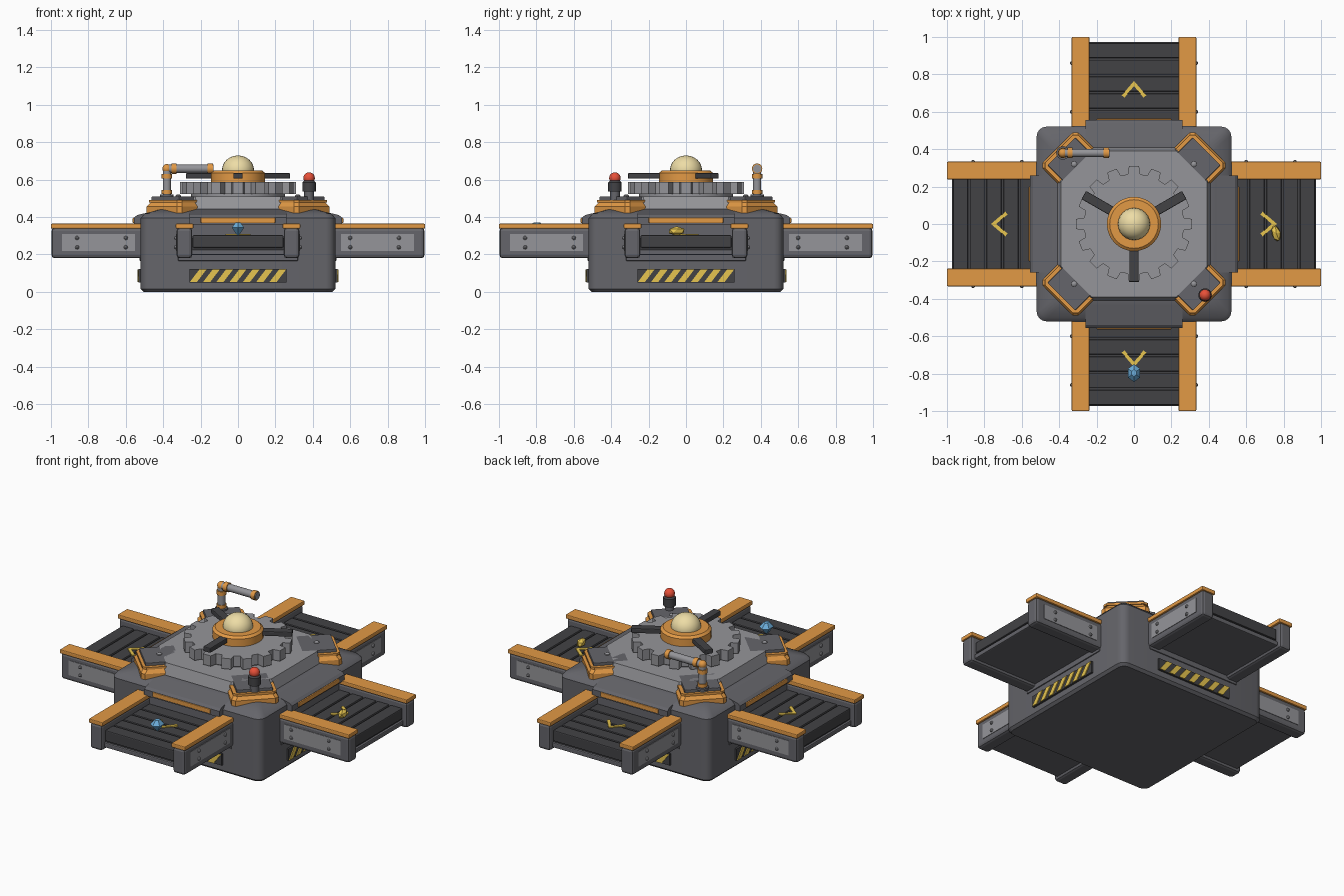
import bpy, bmesh, math
from mathutils import Matrix, Vector

if "Cube" in bpy.data.objects:
    bpy.data.objects.remove(bpy.data.objects["Cube"])

I = Matrix.Identity(4)
T = lambda x, y, z: Matrix.Translation((x, y, z))
R = lambda deg, ax='Z': Matrix.Rotation(math.radians(deg), 4, ax)


def material(name, col):
    m = bpy.data.materials.new(name)
    m.diffuse_color = (*col, 1)
    m.use_nodes = True
    m.node_tree.nodes["Principled BSDF"].inputs["Base Color"].default_value = m.diffuse_color
    return m


ORANGE = material("orange_paint", (0.76, 0.32, 0.06))
DARK = material("dark_metal", (0.055, 0.055, 0.06))
BODY = material("body_grey", (0.13, 0.13, 0.145))
LIGHT = material("light_metal", (0.30, 0.30, 0.32))
YELLOW = material("yellow", (0.80, 0.56, 0.08))
CREAM = material("cream_glass", (0.85, 0.72, 0.38))
RED = material("red_lamp", (0.80, 0.08, 0.04))
BLUE = material("blue_crystal", (0.15, 0.42, 0.70))


def finish(name, bm, mat, m=I, bevel=0, smooth=False):
    bmesh.ops.recalc_face_normals(bm, faces=bm.faces)
    if bevel:
        bmesh.ops.bevel(bm, geom=bm.edges[:], offset=bevel, segments=2,
                        profile=0.5, affect='EDGES')
    bm.transform(m)
    me = bpy.data.meshes.new(name)
    bm.to_mesh(me)
    bm.free()
    ob = bpy.data.objects.new(name, me)
    bpy.context.collection.objects.link(ob)
    me.materials.append(mat)
    if smooth:
        bpy.ops.object.select_all(action='DESELECT')
        ob.select_set(True)
        bpy.context.view_layer.objects.active = ob
        bpy.ops.object.shade_smooth_by_angle(angle=math.radians(35))
    return ob


def box(name, lo, hi, mat, m=I, bevel=0.0):
    bm = bmesh.new()
    lo, hi = Vector(lo), Vector(hi)
    bmesh.ops.create_cube(bm, size=1, matrix=Matrix.Translation((lo + hi) / 2)
                          @ Matrix.Diagonal((*(hi - lo), 1)))
    return finish(name, bm, mat, m, bevel)


def loft(name, rings, mat, m=I, smooth=False):
    """rings: list of (2D outline, z)"""
    bm = bmesh.new()
    vs = [[bm.verts.new((x, y, z)) for x, y in pts] for pts, z in rings]
    n = len(vs[0])
    for a, b in zip(vs, vs[1:]):
        for i in range(n):
            bm.faces.new((a[i], a[(i + 1) % n], b[(i + 1) % n], b[i]))
    bm.faces.new(vs[0][::-1])
    bm.faces.new(vs[-1])
    return finish(name, bm, mat, m, smooth=smooth)


def cyl(name, r, z0, z1, mat, m=I, n=24, r2=None):
    bm = bmesh.new()
    bmesh.ops.create_cone(bm, cap_ends=True, segments=n, radius1=r,
                          radius2=r if r2 is None else r2, depth=z1 - z0,
                          matrix=T(0, 0, (z0 + z1) / 2))
    return finish(name, bm, mat, m, smooth=True)


def ball(name, r, mat, m, sz=1, n=20):
    bm = bmesh.new()
    bmesh.ops.create_uvsphere(bm, u_segments=n, v_segments=n // 2, radius=r)
    return finish(name, bm, mat, m @ Matrix.Diagonal((1, 1, sz, 1)), smooth=True)


def round_square(h, r, seg=4):
    pts = []
    for k in range(4):
        c = R(90 * k) @ Vector((h - r, h - r, 0))
        for i in range(seg + 1):
            a = math.radians(90 * k + 90 * i / seg)
            pts.append((c.x + r * math.cos(a), c.y + r * math.sin(a)))
    return pts


# main housing with a sloping shoulder
loft("housing", [(round_square(0.505, 0.04), 0), (round_square(0.52, 0.05), 0.015),
                 (round_square(0.52, 0.05), 0.395), (round_square(0.50, 0.04), 0.418),
                 (round_square(0.41, 0.04), 0.442)], BODY, smooth=True)


# chamfered upper deck
def octagon(h, c):
    return [(h, -c), (h, c), (c, h), (-c, h), (-h, c), (-h, -c), (-c, -h), (c, -h)]


loft("deck", [(octagon(0.41, 0.24), 0.43), (octagon(0.41, 0.24), 0.445),
              (octagon(0.39, 0.225), 0.51)], LIGHT)

# big gear with 16 teeth
gear = []
for i in range(16):
    for da, r in ((-7.2, 0.268), (-5, 0.31), (5, 0.31), (7.2, 0.268)):
        a = math.radians(i * 22.5 + da)
        gear.append((r * math.cos(a), r * math.sin(a)))
loft("gear", [(gear, 0.522), (gear, 0.588)], LIGHT)
cyl("gear_seat", 0.25, 0.50, 0.53, LIGHT)
cyl("hub", 0.145, 0.585, 0.635, ORANGE, n=32)
cyl("hub_top", 0.145, 0.635, 0.648, ORANGE, n=32, r2=0.13)
ball("dome", 0.086, CREAM, T(0, 0, 0.65), 0.92, 24)
for k in range(3):
    box("hub_arm", (-0.025, -0.31, 0.605), (0.025, -0.11, 0.635), DARK, R(120 * k), 0.005)

for k in range(4):
    M = R(90 * k)
    # conveyor, local outward direction is -y
    box("conveyor_tray", (-0.25, -0.972, 0.197), (0.25, -0.5, 0.226), BODY, M, 0.006)
    box("belt_core", (-0.245, -0.958, 0.21), (0.245, -0.5, 0.288), DARK, M)
    for i in range(5):
        y = -0.968 + 0.09 * i
        box("belt_slat", (-0.243, y, 0.235), (0.243, y + 0.08, 0.303), DARK, M, 0.006)
    chev = [(0, -0.765), (0.066, -0.688), (0.05, -0.676), (0, -0.738),
            (-0.05, -0.676), (-0.066, -0.688)]
    loft("chevron", [(chev, 0.30), (chev, 0.309)], YELLOW, M)
    for s in (-1, 1):
        def sbox(name, x0, x1, y0, y1, z0, z1, mat, bev):
            a, b = sorted((s * x0, s * x1))
            box(name, (a, y0, z0), (b, y1, z1), mat, M, bev)
        sbox("side_rail", 0.245, 0.328, -0.997, -0.5, 0.18, 0.342, BODY, 0.016)
        sbox("rail_cap", 0.238, 0.333, -1.0, -0.5, 0.338, 0.364, ORANGE, 0.005)
        sbox("rail_panel", 0.32, 0.331, -0.94, -0.55, 0.218, 0.31, LIGHT, 0)
        for y in (-0.6, -0.86):
            for z in (0.238, 0.288):
                ball("rail_rivet", 0.011, LIGHT, M @ T(s * 0.332, y, z), n=8)
    # visor over the opening with an orange strip
    prof = [(-0.44, 0.36), (-0.555, 0.36), (-0.555, 0.397), (-0.54, 0.41), (-0.44, 0.434)]
    loft("visor", [(prof, -0.26), (prof, 0.26)], BODY,
         M @ Matrix(((0, 0, 1, 0), (1, 0, 0, 0), (0, 1, 0, 0), (0, 0, 0, 1))))
    box("visor_strip", (-0.2, -0.563, 0.368), (0.2, -0.545, 0.396), ORANGE, M, 0.004)
    box("belt_opening", (-0.32, -0.526, 0.165), (0.32, -0.5, 0.365), BODY, M, 0.004)
    # hazard plate
    box("hazard_plate", (-0.26, -0.532, 0.05), (0.26, -0.51, 0.122), DARK, M)
    for i in range(7):
        x = -0.258 + 0.071 * i
        st = [(x, 0.052), (x + 0.038, 0.052), (x + 0.09, 0.12), (x + 0.052, 0.12)]
        loft("hazard_stripe", [(st, 0.525), (st, 0.538)], YELLOW, M @ R(90, 'X'))
    # corner bracket and plate, local outward direction is +x
    C = R(90 * k + 45)

    def bracket(x1, h, c=0.02):
        return [(0.36, -h), (x1 - c, -h), (x1, c - h), (x1, h - c), (x1 - c, h), (0.36, h)]
    loft("corner_bracket", [(bracket(0.578, 0.135), 0.415), (bracket(0.578, 0.135), 0.455),
                            (bracket(0.56, 0.118), 0.48)], ORANGE, C)
    loft("corner_rim", [(bracket(0.568, 0.126), 0.478), (bracket(0.568, 0.126), 0.492)],
         ORANGE, C)
    box("corner_plate", (0.35, -0.104, 0.488), (0.55, 0.104, 0.51), BODY, C, 0.003)
    ball("plate_bolt", 0.016, LIGHT, C @ T(0.4525, 0, 0.511), 0.6, 10)

# warning lamp
L = T(0.38, -0.38, 0)
cyl("lamp_foot", 0.026, 0.49, 0.54, BODY, L)
cyl("lamp_base", 0.036, 0.535, 0.585, DARK, L)
cyl("lamp_collar", 0.036, 0.585, 0.595, DARK, L, r2=0.026)
ball("lamp_bulb", 0.031, RED, L @ T(0, 0, 0.608))

# bent pipe with couplings
P = T(-0.38, 0.38, 0)
H = T(-0.38, 0.38, 0.658) @ R(90, 'Y')
cyl("pipe_riser", 0.022, 0.49, 0.658, LIGHT, P)
cyl("pipe_run", 0.022, 0, 0.25, LIGHT, H)
cyl("pipe_flange", 0.036, 0.505, 0.52, BODY, P)
ball("pipe_elbow", 0.025, ORANGE, P @ T(0, 0, 0.658))
for m, a, b in ((P, 0.523, 0.543), (P, 0.605, 0.63), (H, 0.025, 0.052), (H, 0.218, 0.245)):
    cyl("pipe_coupling", 0.028, a, b, ORANGE, m)

# goods on the belts: crystal and nugget
G = T(0, -0.797, 0.337) @ Matrix.Diagonal((1, 1.25, 1, 1))
cyl("crystal_top", 0.038, 0.006, 0.033, BLUE, G, 6, 0.015)
cyl("crystal_bottom", 0.006, -0.035, 0.006, BLUE, G, 6, 0.038)
bm = bmesh.new()
bmesh.ops.create_icosphere(bm, subdivisions=1, radius=0.03)
finish("nugget", bm, YELLOW, T(0.76, -0.05, 0.325) @ R(15)
       @ Matrix.Diagonal((0.85, 1.6, 0.85, 1)))
